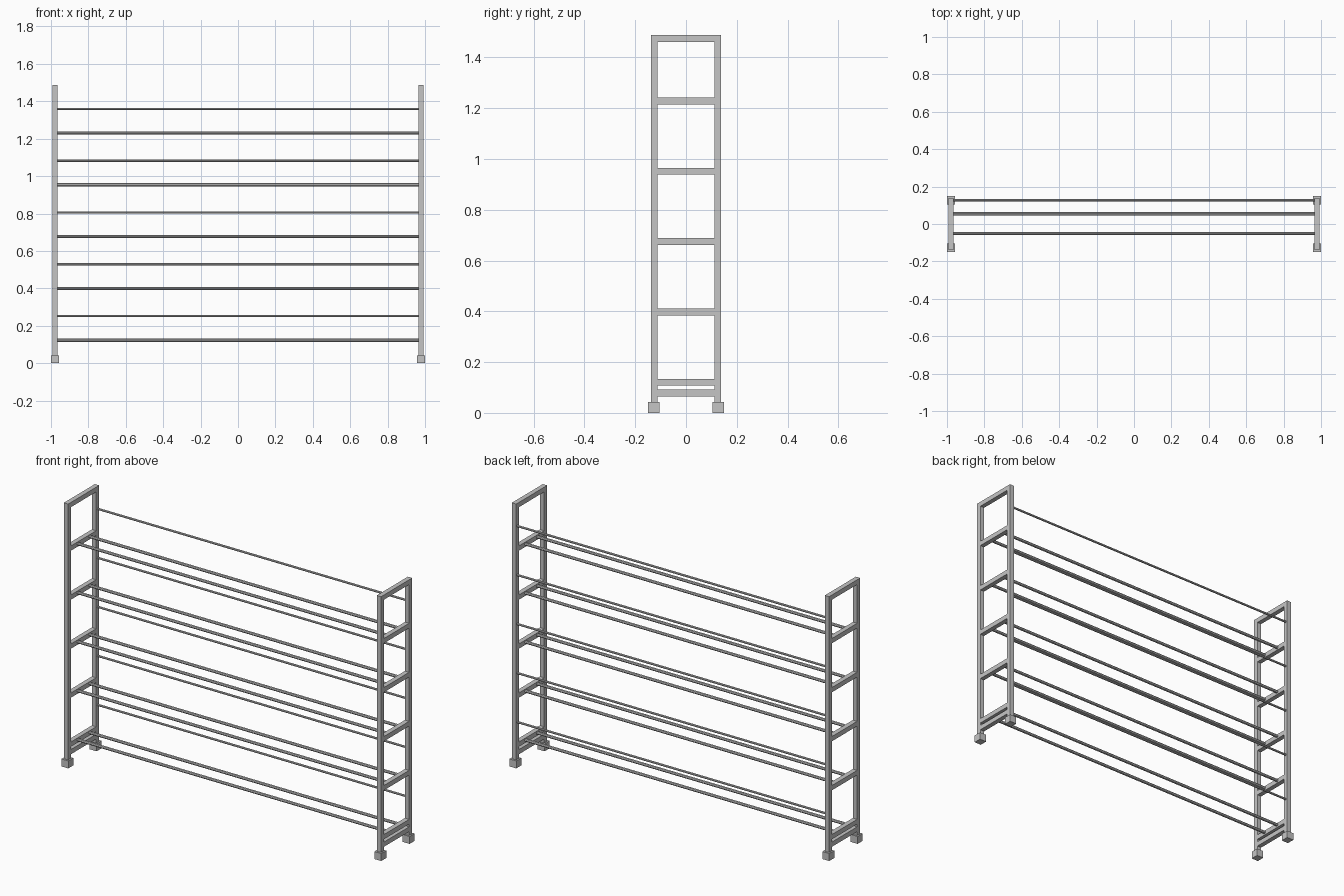
import bpy
import math

cube = bpy.data.objects.get("Cube")
if cube:
    bpy.data.objects.remove(cube, do_unlink=True)

metal = bpy.data.materials.new("grey_metal")
metal.use_nodes = True
grey = (0.56, 0.56, 0.56, 1)
metal.diffuse_color = grey
metal.node_tree.nodes["Principled BSDF"].inputs["Base Color"].default_value = grey

X, Y = 0.9785, 0.125     # post centres
TUBE = 0.027             # square tube width
TOP = 1.488
PITCH = 0.277            # distance between tiers
FIRST = 0.1205           # height of the lowest shelf


def box(name, centre, size):
    bpy.ops.mesh.primitive_cube_add(size=1, location=centre)
    ob = bpy.context.object
    ob.name = name
    ob.scale = size
    bpy.ops.object.transform_apply(location=False, rotation=False, scale=True)
    ob.data.materials.append(metal)


def rod(name, y, z, radius):
    # Faceted eight-sided rod between the inner faces of the end frames
    bpy.ops.mesh.primitive_cylinder_add(
        vertices=8, radius=radius, depth=2 * X - TUBE,
        location=(0, y, z), rotation=(0, math.pi / 2, 0))
    ob = bpy.context.object
    ob.name = name
    ob.data.materials.append(metal)


# End frames: posts, feet and cross bars
for side, sx in (("left", 1), ("right", -1)):
    x = sx * X
    for end, sy in (("front", -1), ("back", 1)):
        box(f"{side}_{end}_post", (x, sy * Y, TOP / 2 + 0.02), (TUBE, TUBE, TOP - 0.04))
        box(f"{side}_{end}_foot", (x, sy * 0.1265, 0.021), (0.043, 0.045, 0.042))
    inner = 2 * Y - TUBE
    box(f"{side}_top_bar", (x, 0, TOP - TUBE / 2), (TUBE, inner, TUBE))
    box(f"{side}_bottom_bar", (x, 0, 0.078), (TUBE, inner, TUBE))
    for tier in range(5):
        box(f"{side}_shelf_bar_{tier + 1}", (x, 0, FIRST + tier * PITCH), (TUBE, inner, TUBE))

# Long rods: two on each shelf and a thinner stop rod at the back
for tier in range(5):
    z = FIRST + tier * PITCH
    rod(f"shelf_front_rod_{tier + 1}", -0.051, z + 0.002, 0.0085)
    rod(f"shelf_back_rod_{tier + 1}", 0.055, z + 0.002, 0.0085)
    rod(f"back_stop_rod_{tier + 1}", 0.127, z + 0.131, 0.006)
